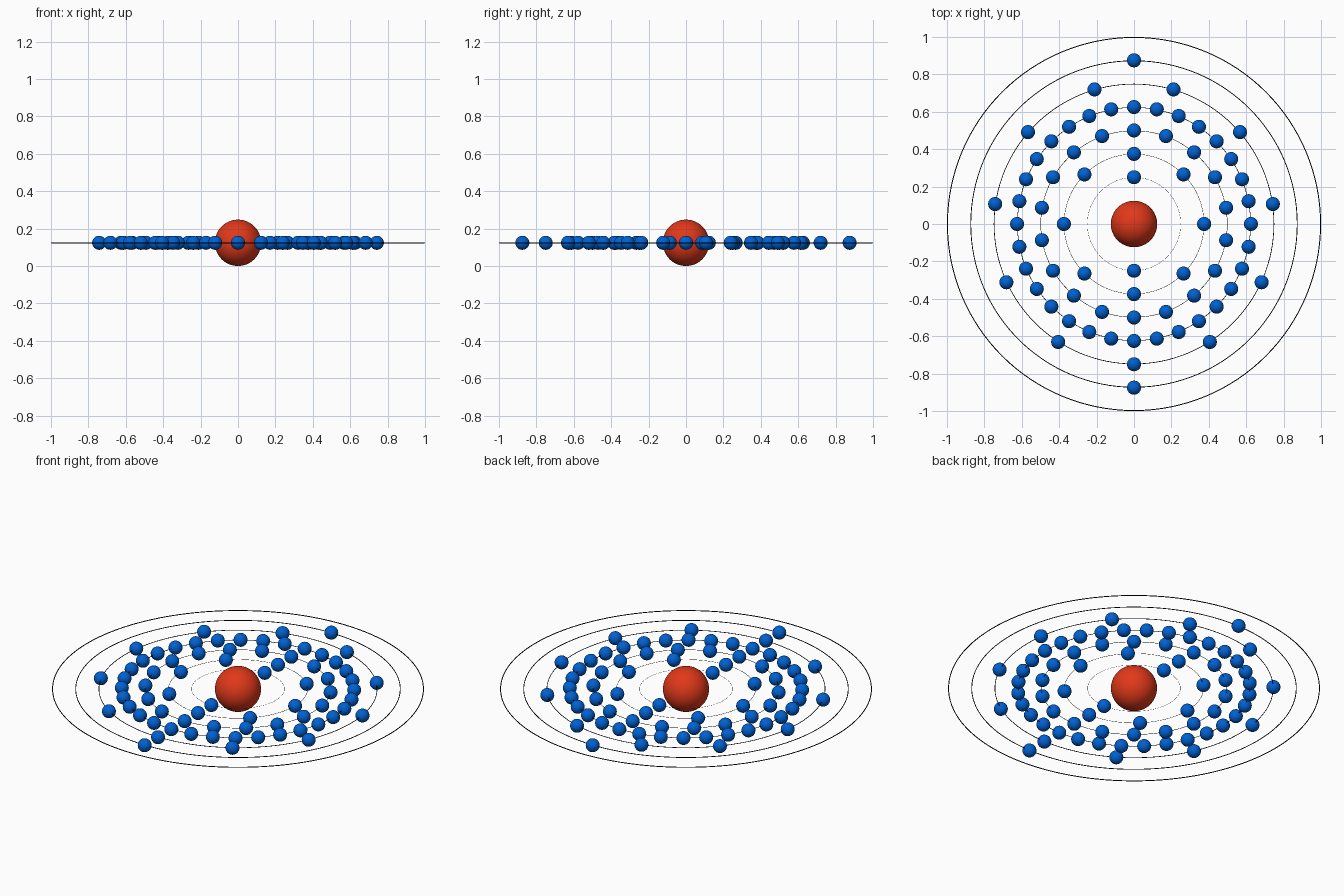
import bpy
from math import cos, sin, pi, radians

if "Cube" in bpy.data.objects:
    bpy.data.objects.remove(bpy.data.objects["Cube"])

Z = 0.124            # height of the orbital plane
ELECTRON_R = 0.0375


def material(name, rgb):
    mat = bpy.data.materials.new(name)
    mat.diffuse_color = (*rgb, 1)
    mat.use_nodes = True
    mat.node_tree.nodes["Principled BSDF"].inputs["Base Color"].default_value = mat.diffuse_color
    return mat


red = material("red", (0.75, 0.04, 0.01))
blue = material("blue", (0.0, 0.12, 0.65))
black = material("black", (0.0, 0.0, 0.0))


def finish(name, mat):
    ob = bpy.context.object
    ob.name = name
    ob.data.materials.append(mat)
    bpy.ops.object.shade_smooth()
    return ob


# Nucleus
bpy.ops.mesh.primitive_uv_sphere_add(segments=48, ring_count=24, radius=Z, location=(0, 0, Z))
finish("nucleus", red)

# Orbit rings: one profile scaled with the shell radius
shell_radii = [0.25 + 0.125 * i for i in range(7)]
for i, r in enumerate(shell_radii):
    bpy.ops.mesh.primitive_torus_add(major_segments=128, minor_segments=8,
                                     major_radius=0.9975 * r, minor_radius=0.0025 * r,
                                     location=(0, 0, Z))
    finish(f"orbit_ring_{i + 1}", black)

# Electrons: evenly spaced on each shell, starting at the front (-y)
bpy.ops.mesh.primitive_uv_sphere_add(segments=32, ring_count=16, radius=ELECTRON_R)
master = finish("electron_master", blue)
electron_mesh = master.data
for shell, (r, count) in enumerate(zip(shell_radii, (2, 8, 18, 32, 11, 2))):
    for k in range(count):
        a = radians(-90) + 2 * pi * k / count
        ob = bpy.data.objects.new(f"electron_{shell + 1}_{k + 1}", electron_mesh)
        ob.location = (r * cos(a), r * sin(a), Z)
        bpy.context.collection.objects.link(ob)
bpy.data.objects.remove(master)
